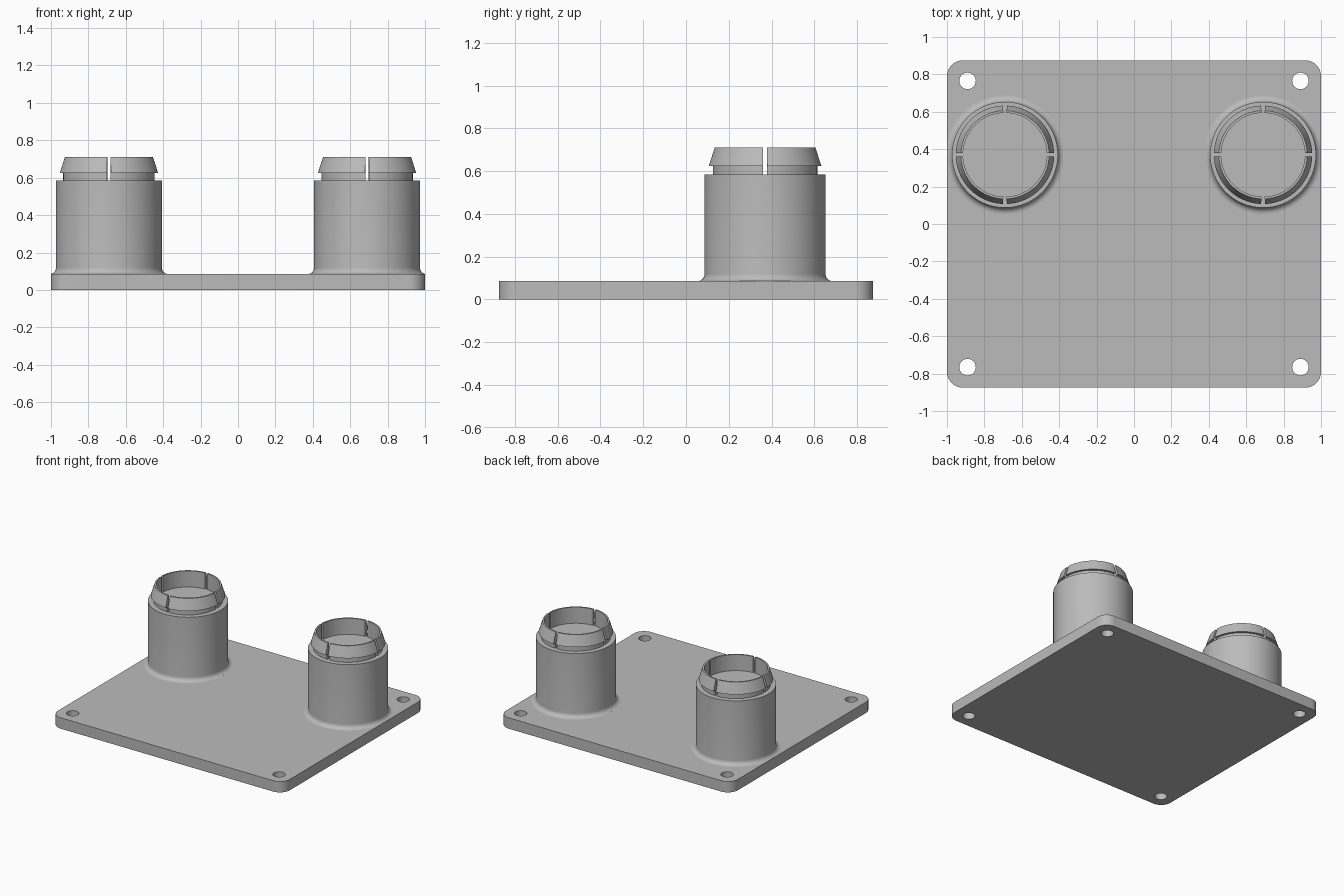
import bpy, bmesh, math

cube = bpy.data.objects.get("Cube")
if cube:
    bpy.data.objects.remove(cube, do_unlink=True)

grey = bpy.data.materials.new("plain grey")
grey.use_nodes = True
grey.diffuse_color = (0.5, 0.5, 0.5, 1)
grey.node_tree.nodes["Principled BSDF"].inputs["Base Color"].default_value = (0.5, 0.5, 0.5, 1)

PLATE_TOP, SHOULDER, RIM = 0.085, 0.585, 0.71
POST_X, POST_Y, POST_R = 0.69, 0.37, 0.283
FILLET, SLOT = 0.034, 0.019
HALF_X, HALF_Y = 1.0, 0.875


def finish(name, bm, location=(0, 0, 0)):
    bmesh.ops.recalc_face_normals(bm, faces=bm.faces)
    mesh = bpy.data.meshes.new(name)
    bm.to_mesh(mesh)
    bm.free()
    mesh.materials.append(grey)
    obj = bpy.data.objects.new(name, mesh)
    obj.location = location
    bpy.context.collection.objects.link(obj)
    return obj


def shade(obj):
    bpy.ops.object.select_all(action='DESELECT')
    obj.select_set(True)
    bpy.context.view_layer.objects.active = obj
    bpy.ops.object.shade_smooth_by_angle(angle=math.radians(30))


def sweep(bm, profile, start, end, steps, closed):
    """Turn an (r, z) profile about z; a closed profile gets end caps."""
    rings = []
    for i in range(steps + 1):
        a = start + (end - start) * i / steps
        rings.append([bm.verts.new((r * math.cos(a), r * math.sin(a), z)) for r, z in profile])
    n = len(profile)
    for a, b in zip(rings, rings[1:]):
        for j in range(n if closed else n - 1):
            k = (j + 1) % n
            bm.faces.new((a[j], b[j], b[k], a[k]))
    if closed:
        bm.faces.new(rings[0])
        bm.faces.new(rings[-1])


# Base plate with rounded corners
bm = bmesh.new()
bmesh.ops.create_cube(bm, size=1)
for v in bm.verts:
    v.co = (v.co.x * 2 * HALF_X, v.co.y * 2 * HALF_Y, (v.co.z + 0.5) * PLATE_TOP)
upright = [e for e in bm.edges if abs(e.verts[0].co.z - e.verts[1].co.z) > 0.01]
bmesh.ops.bevel(bm, geom=upright, offset=0.085, segments=10, profile=0.5, affect='EDGES')
plate = finish("base_plate", bm)

# Screw holes through the plate corners
bm = bmesh.new()
for sx in (-1, 1):
    for sy in (-1, 1):
        made = bmesh.ops.create_cone(bm, cap_ends=True, segments=40, radius1=0.044, radius2=0.044, depth=0.5)
        bmesh.ops.translate(bm, verts=made["verts"], vec=(sx * 0.89, sy * 0.765, 0))
drill = finish("screw_hole_cutter", bm)
drill.hide_render = True
cut = plate.modifiers.new("screw_holes", 'BOOLEAN')
cut.object = drill
cut.solver = 'EXACT'
bpy.context.view_layer.objects.active = plate
bpy.ops.object.modifier_apply(modifier=cut.name)
bpy.data.objects.remove(drill, do_unlink=True)
shade(plate)

# Fillet runs from the plate up into the post wall
fillet = []
for i in range(9):
    a = math.pi / 2 * i / 8
    fillet.append((POST_R + FILLET * (1 - math.sin(a)), PLATE_TOP + FILLET * (1 - math.cos(a))))
post_profile = fillet + [(POST_R, SHOULDER), (0, SHOULDER)]

# Snap collar: thin neck, barbed lip, tapered outside
collar_profile = [(0.224, SHOULDER - 0.004), (0.245, SHOULDER - 0.004), (0.245, 0.625),
                  (0.263, 0.625), (0.236, RIM), (0.224, RIM)]

for side, name in ((1, "left"), (-1, "right")):
    # Solid post, its fillet trimmed at the plate edge
    bm = bmesh.new()
    sweep(bm, post_profile, 0, math.tau, 96, False)
    bmesh.ops.remove_doubles(bm, verts=bm.verts, dist=0.00001)
    limit = HALF_X - POST_X
    for v in bm.verts:
        v.co.x = max(-limit, min(limit, v.co.x))
    shade(finish(name + "_post", bm, (side * POST_X, POST_Y, 0)))

    # Four collar fingers separated by slots
    bm = bmesh.new()
    gap = SLOT / 2 / 0.245
    for q in range(4):
        start = q * math.pi / 2
        sweep(bm, collar_profile, start + gap, start + math.pi / 2 - gap, 24, True)
    shade(finish(name + "_snap_collar", bm, (side * POST_X, POST_Y, 0)))
